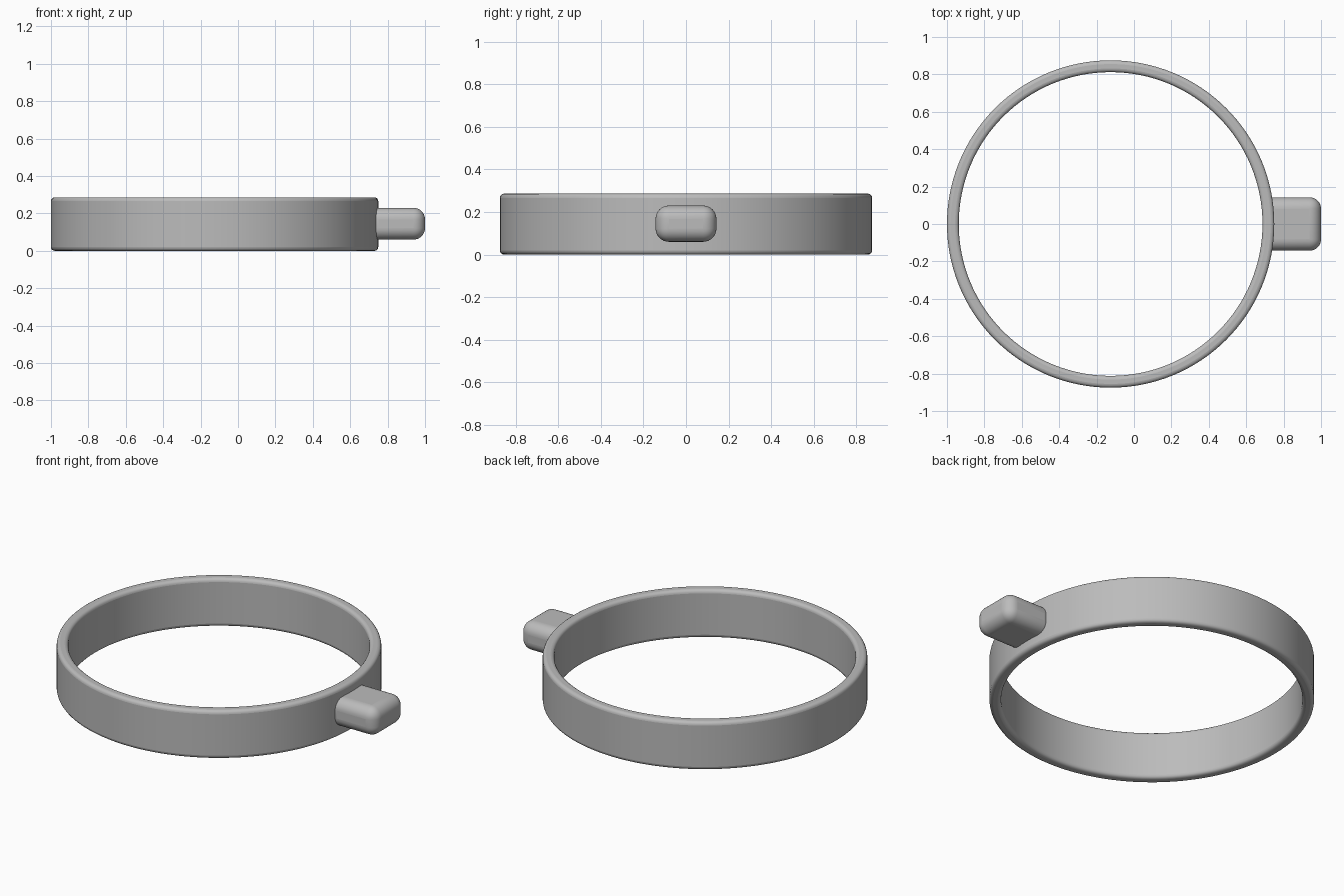
import bpy, bmesh, math
from mathutils import Matrix

cube = bpy.data.objects.get("Cube")
if cube:
    bpy.data.objects.remove(cube, do_unlink=True)

HEIGHT = 0.286
RING_X = -0.125

grey = bpy.data.materials.new("plain grey")
grey.use_nodes = True
colour = (0.5, 0.5, 0.5, 1)
grey.diffuse_color = colour
grey.node_tree.nodes["Principled BSDF"].inputs["Base Color"].default_value = colour


def finish(name, bm, location, bevel, segments):
    """Turn a bmesh into a smooth object with rounded edges."""
    bmesh.ops.recalc_face_normals(bm, faces=bm.faces)
    mesh = bpy.data.meshes.new(name)
    bm.to_mesh(mesh)
    bm.free()
    mesh.materials.append(grey)
    obj = bpy.data.objects.new(name, mesh)
    obj.location = location
    bpy.context.collection.objects.link(obj)
    mod = obj.modifiers.new("rounded edges", "BEVEL")
    mod.width = bevel
    mod.segments = segments
    mod.limit_method = "ANGLE"
    mod.angle_limit = math.radians(40)
    bpy.ops.object.select_all(action="DESELECT")
    obj.select_set(True)
    bpy.context.view_layer.objects.active = obj
    bpy.ops.object.shade_smooth_by_angle(angle=math.radians(40))
    return obj


# Ring band: a rectangular section spun around the vertical axis
bm = bmesh.new()
section = [bm.verts.new((r, 0, z)) for r, z in
           ((0.812, 0), (0.875, 0), (0.875, HEIGHT), (0.812, HEIGHT))]
edges = [bm.edges.new((section[i], section[(i + 1) % 4])) for i in range(4)]
bmesh.ops.spin(bm, geom=section + edges, axis=(0, 0, 1), cent=(0, 0, 0),
               angle=math.tau, steps=128, use_merge=True)
bmesh.ops.remove_doubles(bm, verts=bm.verts, dist=0.0001)
finish("ring_band", bm, (RING_X, 0, 0), 0.02, 4)

# Side tab: a rounded block joined to the ring's left side
bm = bmesh.new()
bmesh.ops.create_cube(bm, size=1, matrix=Matrix.Diagonal((0.312, 0.286, 0.17, 1)))
finish("side_tab", bm, (0.844, 0, HEIGHT / 2 + 0.002), 0.062, 8)
